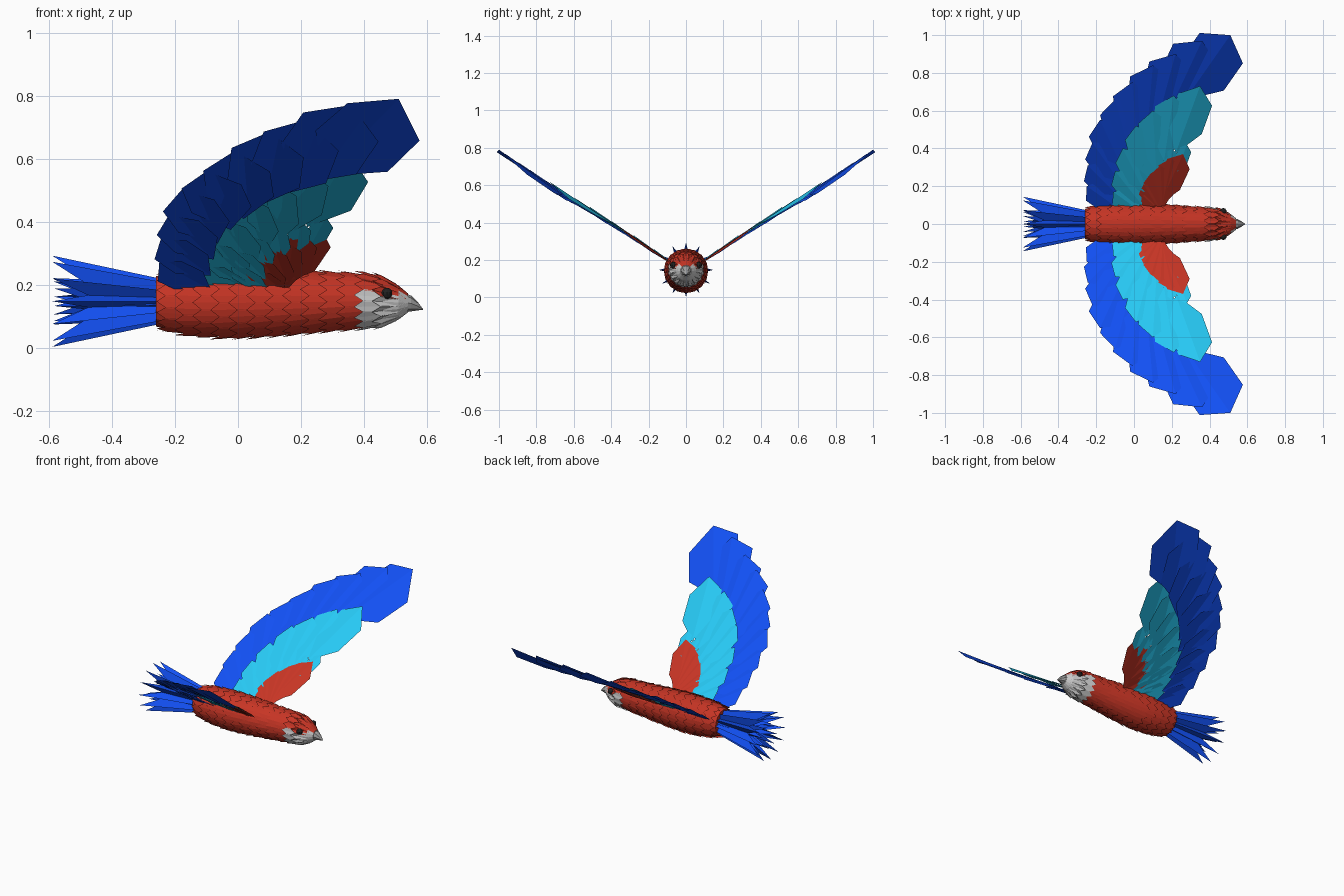
import bpy, math
from math import sin, cos, pi, radians
from mathutils import Vector

if "Cube" in bpy.data.objects:
    bpy.data.objects.remove(bpy.data.objects["Cube"])


def mat(name, r, g, b):
    m = bpy.data.materials.new(name)
    m.diffuse_color = (r, g, b, 1)
    m.use_nodes = True
    m.node_tree.nodes["Principled BSDF"].inputs["Base Color"].default_value = m.diffuse_color
    return m


RED = mat("red", 0.57, 0.035, 0.018)
BLUE = mat("blue", 0.006, 0.08, 0.9)
CYAN = mat("cyan", 0.02, 0.58, 0.9)
WHITE = mat("white", 0.55, 0.55, 0.55)
GREY = mat("grey", 0.35, 0.35, 0.35)
BLACK = mat("black", 0.015, 0.015, 0.015)


def make(name, verts, faces, *mats):
    me = bpy.data.meshes.new(name)
    me.from_pydata([tuple(v) for v in verts], [], faces)
    me.update()
    for m in mats:
        me.materials.append(m)
    ob = bpy.data.objects.new(name, me)
    bpy.context.collection.objects.link(ob)
    return ob


def interp(table, x, k=1):
    if x <= table[0][0]:
        return table[0][k]
    for a, b in zip(table, table[1:]):
        if x <= b[0]:
            return a[k] + (b[k] - a[k]) * (x - a[0]) / (b[0] - a[0])
    return table[-1][k]


def mirror(ob):
    m = ob.modifiers.new("mirror", 'MIRROR')
    m.use_axis = (False, True, False)
    m.use_mirror_merge = False


def loft(name, sections, n, *mats):
    # round sections (x, centre z, radius) skinned along x
    v = [(x, r * cos(2 * pi * i / n), z + r * sin(2 * pi * i / n))
         for x, z, r in sections for i in range(n)]
    f = [(s * n + i, s * n + (i + 1) % n, (s + 1) * n + (i + 1) % n, (s + 1) * n + i)
         for s in range(len(sections) - 1) for i in range(n)]
    f += [tuple(range(n))[::-1], tuple(range(len(v) - n, len(v)))]
    return make(name, v, f, *mats)


def hexes(name, outlines, *mats):
    # folded hexagons: root, left back, left front, tip, right front, right back
    v, f = [], []
    for o in outlines:
        b = len(v)
        v += o
        f += [(b, b + 3, b + 2, b + 1), (b, b + 5, b + 4, b + 3)]
    return make(name, v, f, *mats)


# body core
BODY = [(-0.26, 0.147, 0.08), (-0.2, 0.145, 0.095), (-0.1, 0.142, 0.105),
        (0.0, 0.142, 0.107), (0.1, 0.143, 0.102), (0.2, 0.144, 0.095),
        (0.3, 0.146, 0.087), (0.4, 0.149, 0.083), (0.46, 0.146, 0.075),
        (0.51, 0.143, 0.054), (0.54, 0.142, 0.03)]
core = loft("body_core", BODY, 16, RED, WHITE)
for p in core.data.polygons:
    if p.center.x > 0.38 and p.center.z < 0.17:
        p.material_index = 1


# body scales, overlapping from head to tail
def on_body(x, a, lift):
    r = interp(BODY, x, 2) + lift
    return (x, r * cos(a), interp(BODY, x, 1) + r * sin(a))


red_scales, white_scales = [], []
N, L = 16, 0.11
for row in range(13):
    x = 0.535 - 0.057 * row
    for i in range(N):
        a = 2 * pi * (i + 0.5 * (row % 2)) / N
        h = pi / N * 1.1
        o = [on_body(x, a, 0.0),
             on_body(x - 0.3 * L, a + h, 0.003), on_body(x - 0.72 * L, a + h, 0.009),
             on_body(x - L, a, 0.013),
             on_body(x - 0.72 * L, a - h, 0.009), on_body(x - 0.3 * L, a - h, 0.003)]
        white = x - L > 0.33 and sin(a) < 0.38
        (white_scales if white else red_scales).append(o)
hexes("body_scales", red_scales, RED)
hexes("face_scales", white_scales, WHITE)

# beak and eyes
loft("beak", [(0.52, 0.144, 0.033), (0.55, 0.14, 0.025),
              (0.57, 0.132, 0.014), (0.588, 0.121, 0.001)], 8, GREY)
for s, side in ((-1, "right"), (1, "left")):
    bpy.ops.mesh.primitive_uv_sphere_add(segments=10, ring_count=7, radius=0.018,
                                         location=(0.473, s * 0.067, 0.172))
    bpy.context.object.name = "eye_" + side
    bpy.context.object.data.materials.append(BLACK)


# tail feathers, flaring out in a cone
def tail_ring(name, n, tip_x, tip_r, mid_r, turn):
    out = []
    for i in range(n):
        a = 2 * pi * i / n + turn
        u, t = Vector((0, cos(a), sin(a))), Vector((0, -sin(a), cos(a)))
        p = lambda x, r, w: Vector((x, 0, 0.147)) + u * r + t * w
        out.append([p(-0.19, 0.06, 0), p(-0.28, 0.036, 0.02), p(-0.46, mid_r, 0.022),
                    p(tip_x, tip_r, 0), p(-0.46, mid_r, -0.022), p(-0.28, 0.036, -0.02)])
    hexes(name, out, BLUE)


tail_ring("tail_outer", 12, -0.59, 0.145, 0.062, pi / 2)
tail_ring("tail_inner", 8, -0.585, 0.075, 0.03, 0.2)

# wing height over the span
RISE = [(0.03, 0.155), (0.1, 0.2), (0.2, 0.27), (0.31, 0.345), (0.43, 0.42),
        (0.55, 0.5), (0.66, 0.56), (0.75, 0.625), (0.84, 0.685), (1.0, 0.79)]


def wing_row(name, material, tips, angle, half, length, lift):
    # each feather hangs back from its tip; angle, width, length run root to wing tip
    out = []
    for i, (tx, ty) in enumerate(tips):
        k = i / (len(tips) - 1)
        mix = lambda ab: ab[0] + (ab[1] - ab[0]) * k
        a, w, l = radians(mix(angle)), mix(half), mix(length)
        o = []
        for back, side in ((1, 0), (0.62, 1), (0.2, 1), (0, 0), (0.2, -1), (0.62, -1)):
            x = tx - back * l * cos(a) - side * w * sin(a)
            y = max(ty - back * l * sin(a) + side * w * cos(a), 0.06)
            drop = 0.25 * w if side < 0 else 0.1 * w * (back > 0)
            o.append((x, y, interp(RISE, y) + lift - drop))
        out.append(o)
    mirror(hexes(name, out, material))


# flight feathers, middle coverts, small coverts and shoulder
wing_row("wing_flight_feathers", BLUE,
         [(-0.25, 0.2), (-0.245, 0.31), (-0.22, 0.43), (-0.18, 0.55), (-0.1, 0.66),
          (-0.01, 0.75), (0.1, 0.84), (0.22, 0.9), (0.36, 0.97), (0.51, 1.0)],
         (145, 55), (0.065, 0.14), (0.2, 0.42), 0)
wing_row("wing_middle_feathers", CYAN,
         [(-0.11, 0.17), (-0.1, 0.28), (-0.06, 0.4), (0.01, 0.52),
          (0.1, 0.6), (0.21, 0.68), (0.35, 0.73)],
         (140, 70), (0.055, 0.095), (0.2, 0.38), 0.008)
wing_row("wing_small_feathers", CYAN,
         [(-0.02, 0.18), (0.0, 0.25), (0.05, 0.32), (0.12, 0.37),
          (0.2, 0.4), (0.28, 0.42)],
         (140, 70), (0.035, 0.035), (0.15, 0.15), 0.0)
wing_row("wing_shoulder_feathers", RED,
         [(0.045, 0.15), (0.05, 0.21), (0.09, 0.27), (0.14, 0.31),
          (0.2, 0.35), (0.26, 0.37)],
         (135, 65), (0.05, 0.065), (0.15, 0.29), 0.003)
